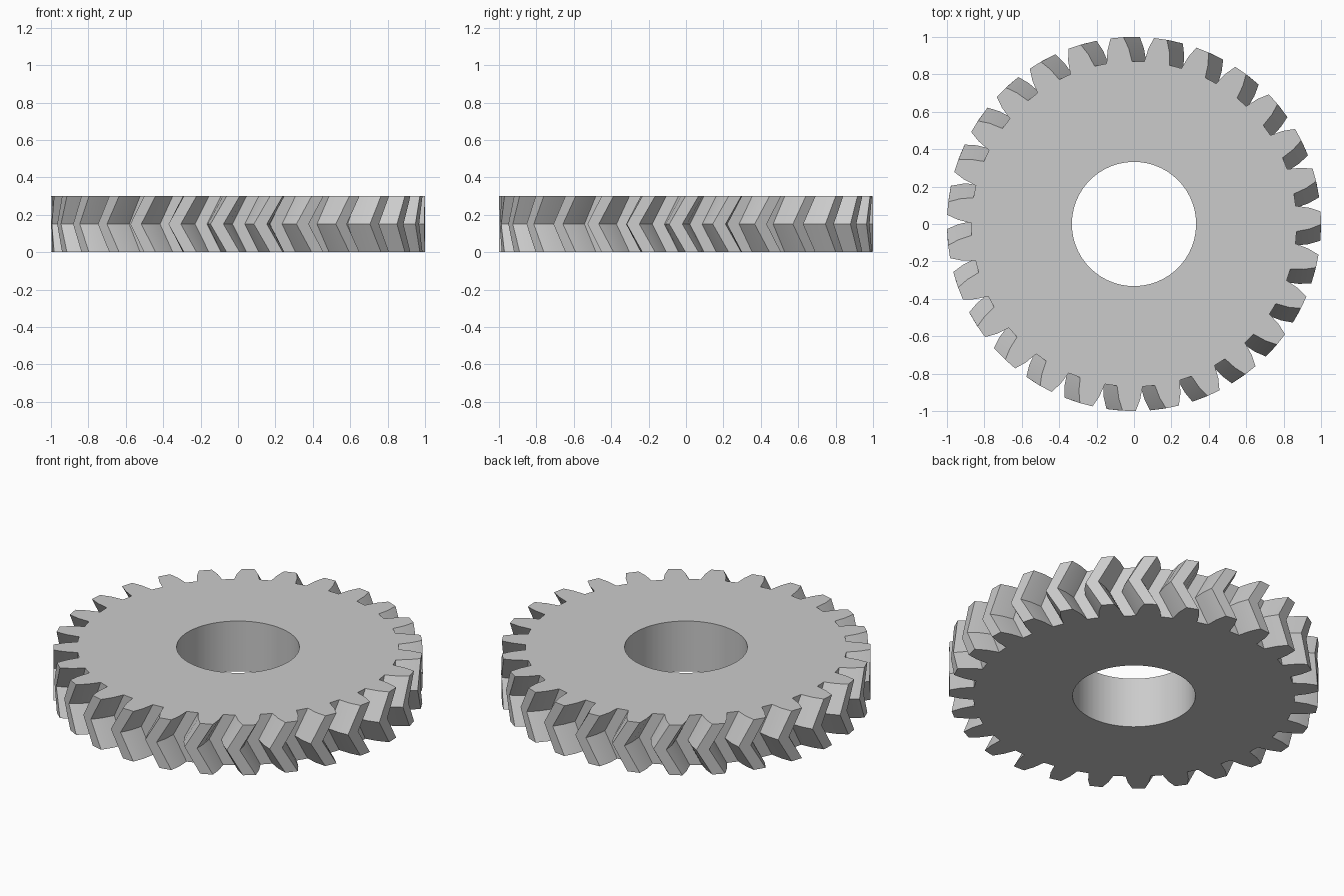
import bpy
import bmesh
from math import cos, sin, radians

cube = bpy.data.objects.get("Cube")
if cube:
    bpy.data.objects.remove(cube, do_unlink=True)

TEETH = 27
HEIGHT = 0.3
BORE_RADIUS = 0.332
PHASE = 95.2    # angle of one tooth on the end faces, degrees
TWIST = -5.0    # turn of the middle plane, degrees

# Half of one tooth, from tip to root: (half angle in degrees, radius)
half_tooth = [(2.0, 1.0), (3.45, 0.94), (4.5, 0.87)]
tooth = [(-a, r) for a, r in reversed(half_tooth)] + half_tooth
profile = [(PHASE + i * 360 / TEETH + a, r) for i in range(TEETH) for a, r in tooth]

bm = bmesh.new()


def ring(z, twist=0.0, radius=None):
    """Closed loop of vertices: the toothed outline, or a circle if radius is given."""
    loop = []
    for angle, r in profile:
        t = radians(angle + twist)
        r = radius or r
        loop.append(bm.verts.new((r * cos(t), r * sin(t), z)))
    return loop


def join(a, b):
    """Quads between two loops."""
    for i in range(len(a)):
        j = (i + 1) % len(a)
        bm.faces.new((a[i], a[j], b[j], b[i]))


# Bore, end faces and the two mirrored helical halves, as one closed section
section = [
    ring(0),
    ring(HEIGHT / 2, TWIST),
    ring(HEIGHT),
    ring(HEIGHT, radius=BORE_RADIUS),
    ring(0, radius=BORE_RADIUS),
]
for k, loop in enumerate(section):
    join(loop, section[(k + 1) % len(section)])
bmesh.ops.recalc_face_normals(bm, faces=bm.faces)

mesh = bpy.data.meshes.new("herringbone_gear")
bm.to_mesh(mesh)
bm.free()

# Plain grey material
grey = bpy.data.materials.new("plain_grey")
grey.use_nodes = True
colour = (0.6, 0.6, 0.6, 1.0)
grey.diffuse_color = colour
grey.node_tree.nodes["Principled BSDF"].inputs["Base Color"].default_value = colour
mesh.materials.append(grey)

gear = bpy.data.objects.new("herringbone_gear", mesh)
bpy.context.collection.objects.link(gear)

# Smooth bore, crisp teeth
bpy.ops.object.select_all(action='DESELECT')
gear.select_set(True)
bpy.context.view_layer.objects.active = gear
bpy.ops.object.shade_smooth_by_angle(angle=radians(12))
